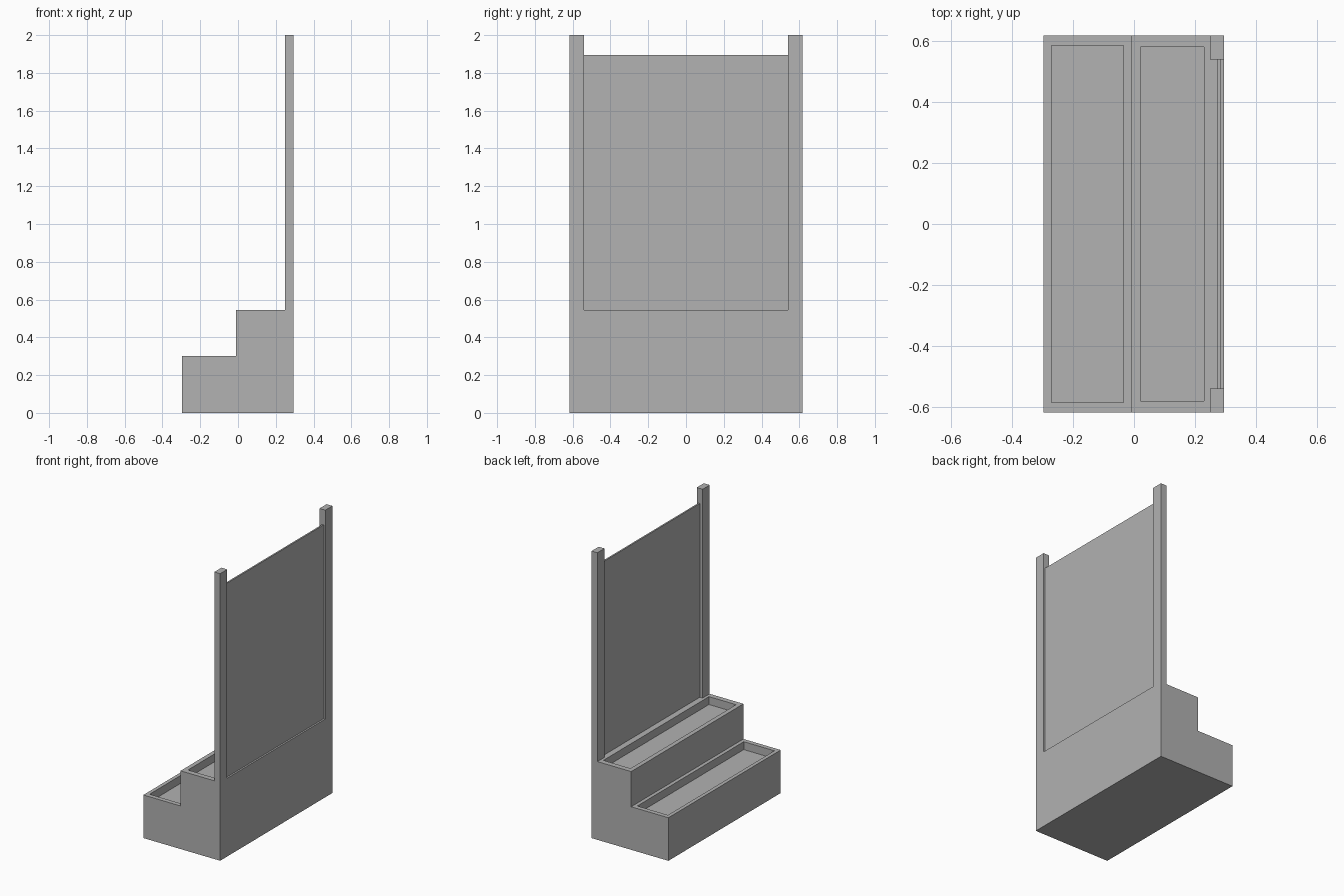
import bpy
import bmesh
from mathutils import Vector

cube = bpy.data.objects.get("Cube")
if cube:
    bpy.data.objects.remove(cube, do_unlink=True)

HALF_DEPTH = 0.618
STEP_X, BACK_X, FRONT_X = -0.01, 0.295, -0.297
LOW_Z, HIGH_Z, POST_Z, PANEL_Z = 0.3, 0.545, 2.0, 1.895
POST_X, POST_Y = 0.25, 0.54
TRAY_DEPTH = 0.055

grey = bpy.data.materials.new("plain_grey")
grey.use_nodes = True
colour = (0.445, 0.445, 0.445, 1)
grey.diffuse_color = colour
grey.node_tree.nodes["Principled BSDF"].inputs["Base Color"].default_value = colour


def finish(name, bm):
    bmesh.ops.recalc_face_normals(bm, faces=bm.faces)
    mesh = bpy.data.meshes.new(name)
    bm.to_mesh(mesh)
    bm.free()
    mesh.materials.append(grey)
    obj = bpy.data.objects.new(name, mesh)
    bpy.context.collection.objects.link(obj)
    return obj


def box(name, low, high):
    bm = bmesh.new()
    bmesh.ops.create_cube(bm, size=1)
    low, high = Vector(low), Vector(high)
    for v in bm.verts:
        v.co = (low + high) / 2 + v.co * (high - low)
    return finish(name, bm)


def sink_tray(bm, z, x0, x1, half_y):
    """Inset the tread at height z to the given rectangle and push it down."""
    tread = next(f for f in bm.faces
                 if abs(f.normal.z) > 0.9 and abs(f.calc_center_median().z - z) < 0.001)
    middle = tread.calc_center_median()
    bmesh.ops.inset_region(bm, faces=[tread], thickness=0.02)
    for v in tread.verts:
        v.co.x = x0 if v.co.x < middle.x else x1
        v.co.y = half_y if v.co.y > 0 else -half_y
    floor = bmesh.ops.extrude_face_region(bm, geom=[tread])["geom"]
    bmesh.ops.delete(bm, geom=[tread], context='FACES_ONLY')
    bmesh.ops.translate(bm, vec=(0, 0, -TRAY_DEPTH),
                        verts=[g for g in floor if isinstance(g, bmesh.types.BMVert)])


# Stepped base: side profile pulled along its length, with a tray in each tread
bm = bmesh.new()
profile = [(FRONT_X, 0), (BACK_X, 0), (BACK_X, HIGH_Z),
           (STEP_X, HIGH_Z), (STEP_X, LOW_Z), (FRONT_X, LOW_Z)]
side = bm.faces.new([bm.verts.new((x, -HALF_DEPTH, z)) for x, z in profile])
ext = bmesh.ops.extrude_face_region(bm, geom=[side])["geom"]
bmesh.ops.translate(bm, vec=(0, 2 * HALF_DEPTH, 0),
                    verts=[g for g in ext if isinstance(g, bmesh.types.BMVert)])
bmesh.ops.recalc_face_normals(bm, faces=bm.faces)
bm.normal_update()
sink_tray(bm, LOW_Z, -0.271, -0.035, 0.586)
sink_tray(bm, HIGH_Z, 0.021, 0.23, 0.581)
finish("stepped_planter_base", bm)

# Corner posts
for name, y0, y1 in (("front_post", -HALF_DEPTH, -POST_Y),
                     ("back_post", POST_Y, HALF_DEPTH)):
    box(name, (POST_X, y0, HIGH_Z), (BACK_X, y1, POST_Z))

# Thin screen between the posts
box("screen_panel", (0.272, -POST_Y, HIGH_Z), (0.283, POST_Y, PANEL_Z))
